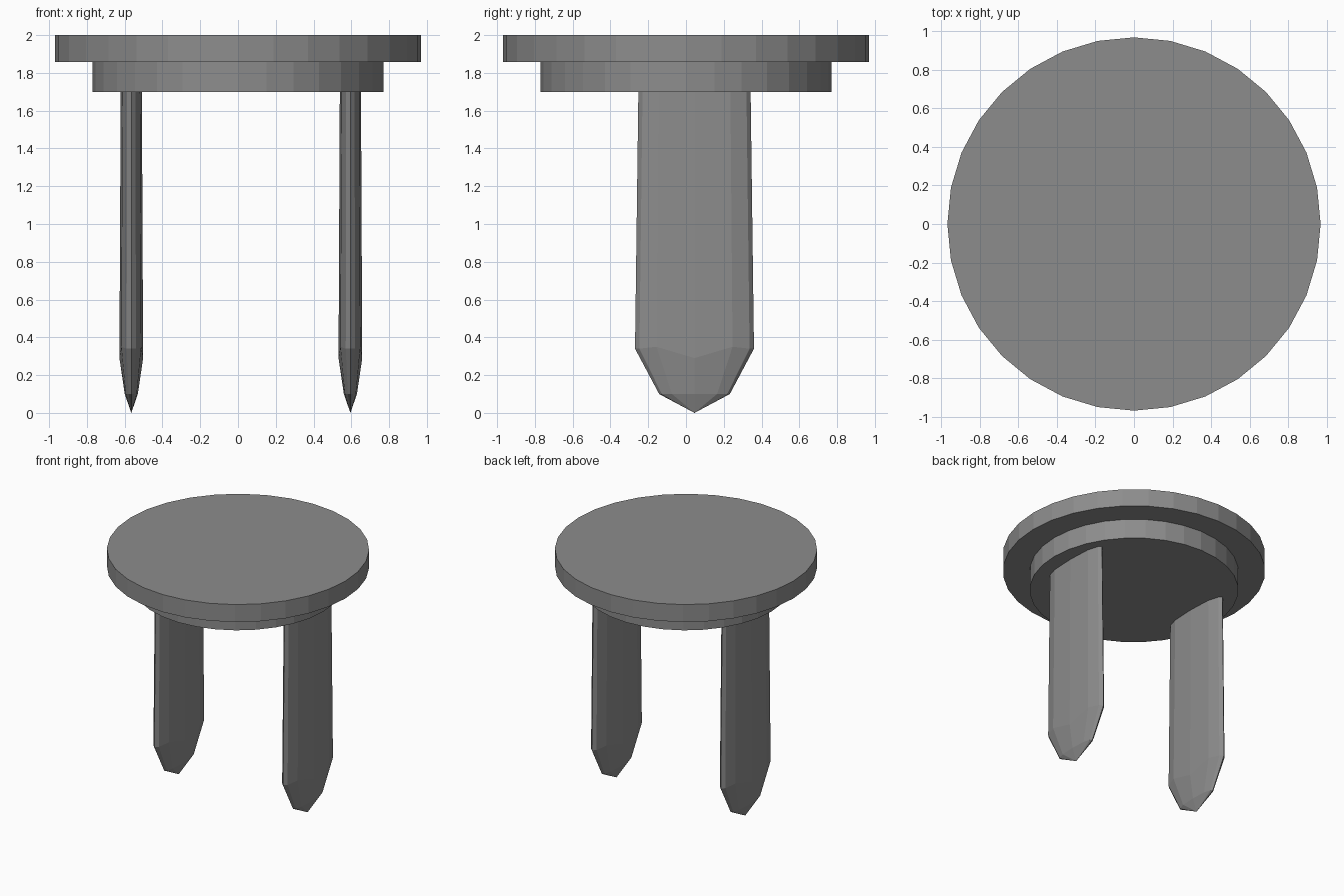
import bpy, bmesh, math

if "Cube" in bpy.data.objects:
    bpy.data.objects.remove(bpy.data.objects["Cube"])

# Dark grey finish shared by every part
grey = bpy.data.materials.new("dark_grey")
grey.diffuse_color = (0.265, 0.265, 0.265, 1)
grey.use_nodes = True
grey.node_tree.nodes["Principled BSDF"].inputs["Base Color"].default_value = grey.diffuse_color


def make_object(name, bm):
    bmesh.ops.recalc_face_normals(bm, faces=bm.faces[:])
    mesh = bpy.data.meshes.new(name)
    bm.to_mesh(mesh)
    bm.free()
    mesh.materials.append(grey)
    obj = bpy.data.objects.new(name, mesh)
    bpy.context.collection.objects.link(obj)
    return obj


def disc(name, radius, z0, z1, sides=32):
    bm = bmesh.new()
    rings = [[bm.verts.new((radius * math.cos(2 * math.pi * i / sides),
                            radius * math.sin(2 * math.pi * i / sides), z))
              for i in range(sides)] for z in (z0, z1)]
    for i in range(sides):
        j = (i + 1) % sides
        bm.faces.new((rings[0][i], rings[0][j], rings[1][j], rings[1][i]))
    bm.faces.new(rings[0])
    bm.faces.new(rings[1])
    return make_object(name, bm)


# Quarter of the lens-shaped prong section: (x, y, height of bevel corner)
QUARTER = [(0.056, 0, 0.29), (0.047, 0.19, 0.35), (0.022, 0.275, 0.34),
           (0, 0.297, 0.34)]
HALF = QUARTER + [(-x, y, z) for x, y, z in QUARTER[-2::-1]]
SECTION = HALF + [(x, -y, z) for x, y, z in HALF[-2:0:-1]]


def prong(name, cx, cy=0.045):
    bm = bmesh.new()
    top = [bm.verts.new((cx + x, cy + y, 1.703)) for x, y, _ in SECTION]
    low = [bm.verts.new((cx + x * 1.12, cy + y * 1.06, z)) for x, y, z in SECTION]
    taper = [bm.verts.new((cx + x * 0.62, cy + y * 0.63, 0.10)) for x, y, _ in SECTION]
    tip = bm.verts.new((cx, cy, 0))
    n = len(SECTION)
    for i in range(n):
        j = (i + 1) % n
        bm.faces.new((top[i], top[j], low[j], low[i]))
        bm.faces.new((low[i], low[j], taper[j], taper[i]))
        bm.faces.new((taper[i], taper[j], tip))
    bm.faces.new(top)
    return make_object(name, bm)


# Wide cap with a narrower collar beneath
disc("cap", 0.968, 1.858, 2.0)
disc("collar", 0.77, 1.698, 1.858)

# Two pointed prongs
for name, x in (("left_prong", -0.565), ("right_prong", 0.595)):
    prong(name, x)
